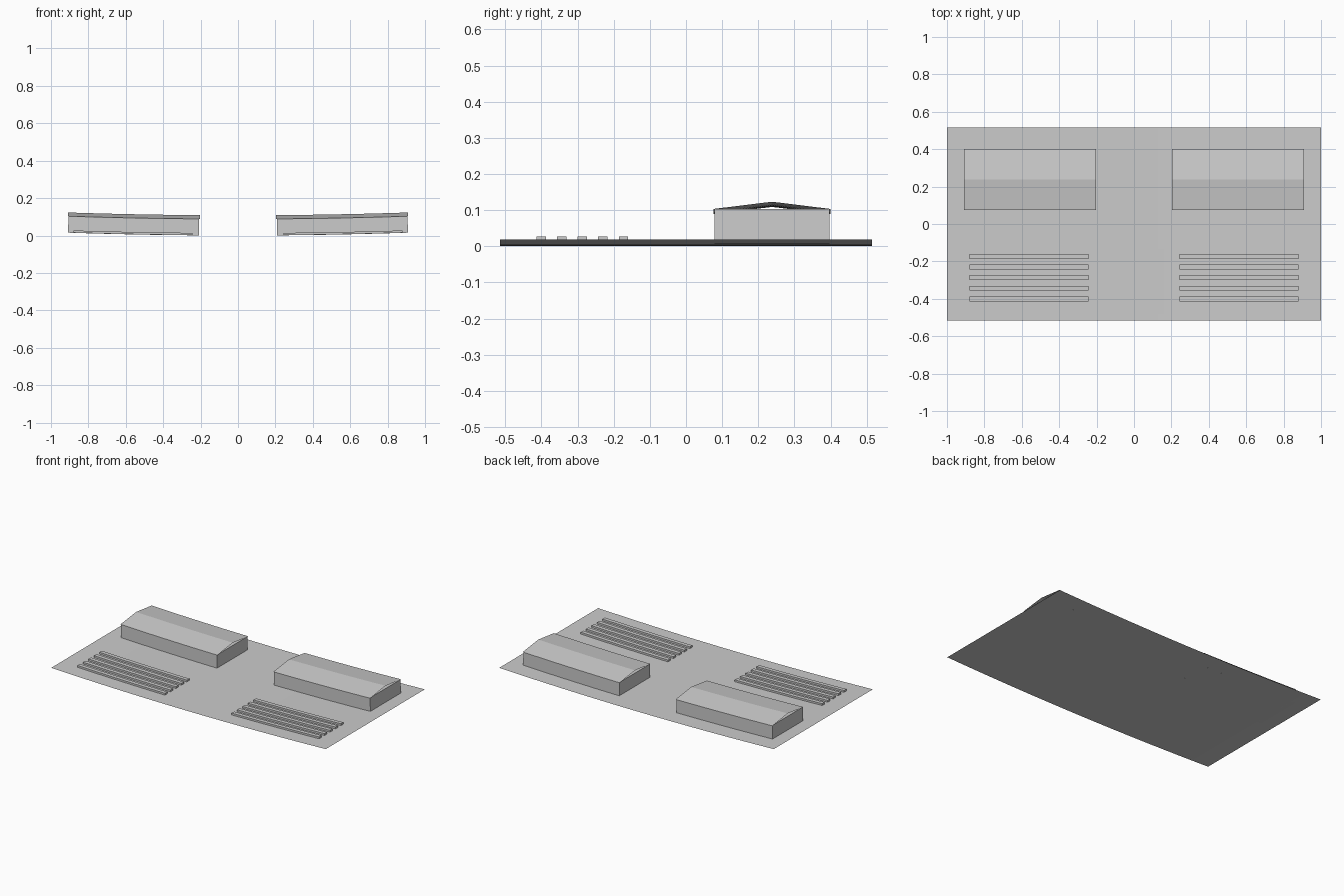
import bpy
import bmesh

cube = bpy.data.objects.get("Cube")
if cube:
    bpy.data.objects.remove(cube, do_unlink=True)

RADIUS = 27.5  # the whole site is gently dished along x
SEGMENTS = 16

grey = bpy.data.materials.new("plain grey")
grey.use_nodes = True
COLOUR = (0.6, 0.6, 0.6, 1)
grey.diffuse_color = COLOUR
grey.node_tree.nodes["Principled BSDF"].inputs["Base Color"].default_value = COLOUR


def bend(x, y, z):
    """Lay a point on the dished ground, with height along the surface normal."""
    return (x - z * x / RADIUS, y, x * x / (2 * RADIUS) + z)


def sweep(name, profile, x0, x1, closed=False):
    """Sweep a (y, z) profile along x over the curve; closed profiles get end caps."""
    bm = bmesh.new()
    rings = []
    for i in range(SEGMENTS + 1):
        x = x0 + (x1 - x0) * i / SEGMENTS
        rings.append([bm.verts.new(bend(x, y, z)) for y, z in profile])
    count = len(profile)
    for a, b in zip(rings, rings[1:]):
        for j in range(count if closed else count - 1):
            k = (j + 1) % count
            bm.faces.new((a[j], b[j], b[k], a[k]))
    if closed:
        bm.faces.new(rings[0])
        bm.faces.new(rings[-1][::-1])
        bmesh.ops.recalc_face_normals(bm, faces=bm.faces)
    mesh = bpy.data.meshes.new(name)
    bm.to_mesh(mesh)
    bm.free()
    mesh.materials.append(grey)
    obj = bpy.data.objects.new(name, mesh)
    bpy.context.collection.objects.link(obj)
    return obj


def box(y0, y1, z0, z1):
    return [(y0, z0), (y1, z0), (y1, z1), (y0, z1)]


# Ground sheet
sweep("ground", [(-0.515, 0), (0.515, 0)], -1, 1)

for side, sign in (("left", 1), ("right", -1)):
    def span(inner, outer):
        return sorted((sign * inner, sign * outer))

    # Long building with a thin pitched roof sheet
    sweep(side + "_walls", box(0.079, 0.397, 0, 0.088), *span(0.208, 0.909), closed=True)
    sweep(side + "_roof", [(0.076, 0.088), (0.238, 0.108), (0.40, 0.088)], *span(0.205, 0.912))

    # Field plate and its raised rows
    sweep(side + "_field", [(-0.48, 0.001), (-0.13, 0.001)], *span(0.05, 0.95))
    for row in range(5):
        y = -0.173 - 0.0568 * row
        sweep(f"{side}_row_{row + 1}", box(y - 0.013, y + 0.013, 0.001, 0.013),
              *span(0.243, 0.88), closed=True)
